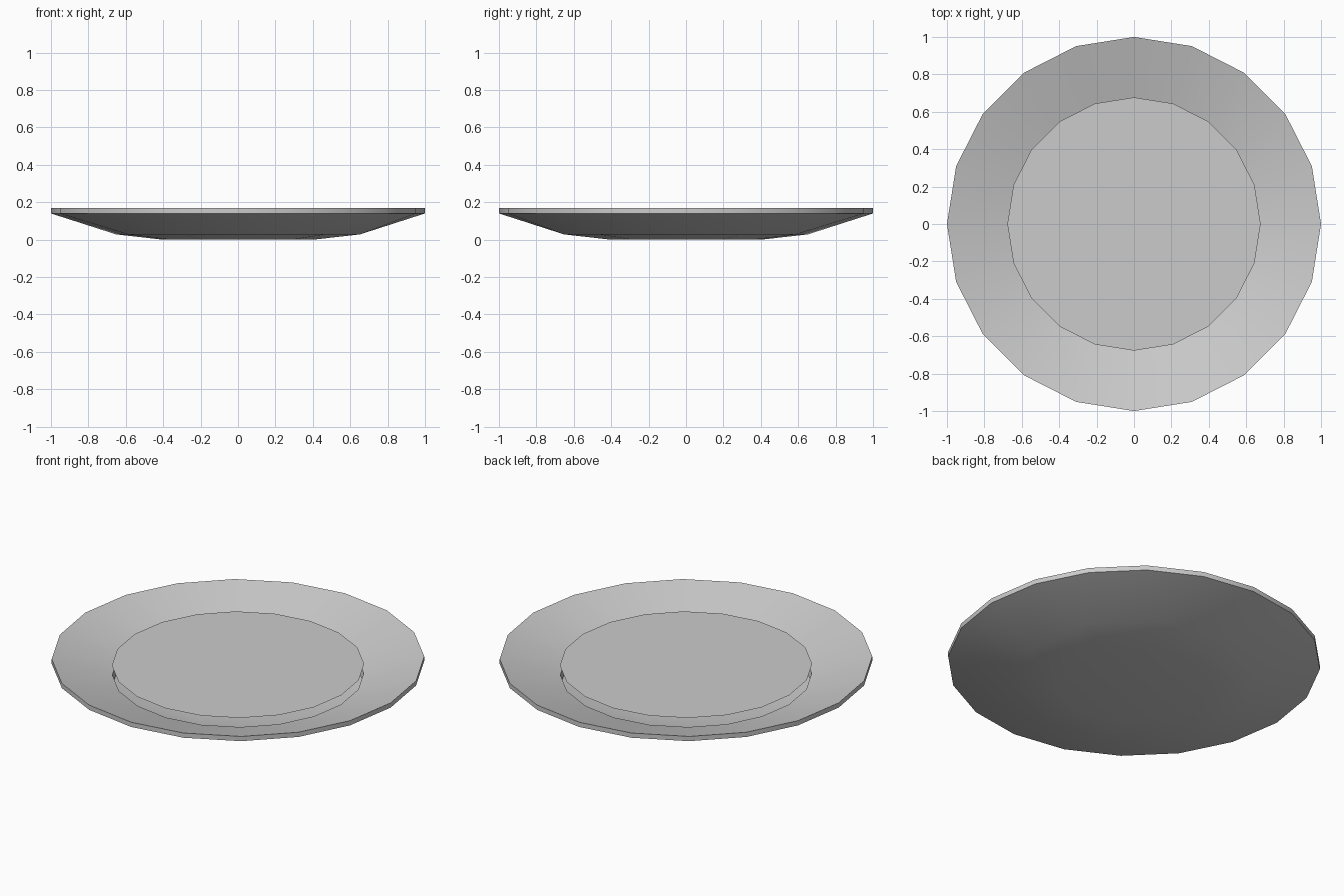
import bpy, bmesh
from math import cos, sin, radians

if "Cube" in bpy.data.objects:
    bpy.data.objects.remove(bpy.data.objects["Cube"])

def ring(bm, r, z, n, offset=0.0):
    return [bm.verts.new((r * cos(radians(offset + 360 * i / n)),
                          r * sin(radians(offset + 360 * i / n)), z)) for i in range(n)]

def bridge(bm, upper, lower):
    n = len(upper)
    for i in range(n):
        j = (i + 1) % n
        bm.faces.new((upper[j], upper[i], lower[i], lower[j]))

def finish(bm, name):
    mesh = bpy.data.meshes.new(name)
    bm.to_mesh(mesh)
    bm.free()
    obj = bpy.data.objects.new(name, mesh)
    bpy.context.collection.objects.link(obj)
    bpy.ops.object.select_all(action='DESELECT')
    obj.select_set(True)
    bpy.context.view_layer.objects.active = obj
    bpy.ops.object.shade_smooth_by_angle(angle=radians(40))
    return obj

N = 20

# Plate: inner lip, sloping border, rim edge, underside
bm = bmesh.new()
lip_low = ring(bm, 0.665, 0.04, N)
lip = ring(bm, 0.675, 0.072, N)
rim_top = ring(bm, 1.0, 0.168, N)
rim_low = ring(bm, 1.0, 0.14, N)
bridge(bm, lip, lip_low)
bridge(bm, rim_top, lip)
bridge(bm, rim_low, rim_top)
for f in bm.faces:
    c = f.calc_center_median()
    f.normal_update()
    outward = f.normal.x * c.x + f.normal.y * c.y
    if (outward > 0) != (c.xy.length > 0.98):
        f.normal_flip()

# Underside: twenty-sided rim narrows to a ten-sided foot
foot = ring(bm, 0.66, 0.028, N // 2, 27)
base = ring(bm, 0.41, 0.0, N // 2, 27)
for i in range(N // 2):
    j = (i + 1) % (N // 2)
    a, b, c = (rim_low[(2 * i + k) % N] for k in (1, 2, 3))
    bm.faces.new((b, a, foot[i]))
    bm.faces.new((c, b, foot[i], foot[j]))
bridge(bm, foot, base)
bm.faces.new(base[::-1])
finish(bm, "plate")

# Flat centre disc, sitting just above the inner lip
bm = bmesh.new()
bm.faces.new(ring(bm, 0.677, 0.127, N))
finish(bm, "centre_disc")
